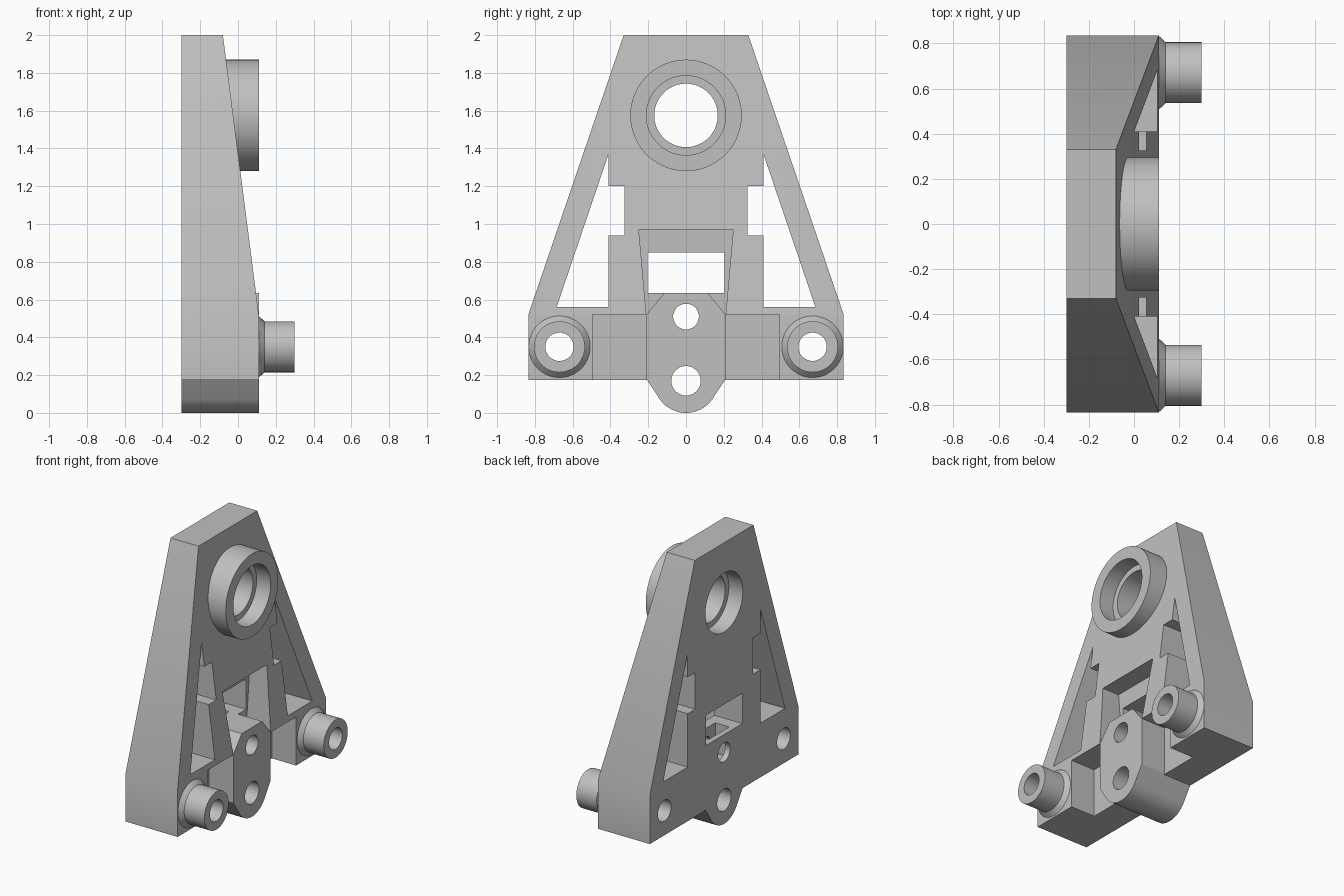
import bpy, bmesh
from math import sin, cos, pi, radians

cube = bpy.data.objects.get("Cube")
if cube:
    bpy.data.objects.remove(cube, do_unlink=True)

BACK, FRONT, FLOOR = -0.30, 0.11, -0.08   # depth planes along x
FAR = 0.5                                 # cutters reach past the part

grey = bpy.data.materials.new("plain_grey")
grey.use_nodes = True
grey.diffuse_color = (0.53, 0.53, 0.53, 1)
grey.node_tree.nodes["Principled BSDF"].inputs["Base Color"].default_value = grey.diffuse_color


def loft(name, sections):
    """Closed solid through matching cross-sections of (x, y, z) points."""
    bm = bmesh.new()
    loops = [[bm.verts.new(p) for p in s] for s in sections]
    n = len(loops[0])
    for a, b in zip(loops, loops[1:]):
        for i in range(n):
            j = (i + 1) % n
            bm.faces.new((a[i], a[j], b[j], b[i]))
    bm.faces.new(loops[0][::-1])
    bm.faces.new(loops[-1])
    bmesh.ops.recalc_face_normals(bm, faces=bm.faces)
    mesh = bpy.data.meshes.new(name)
    bm.to_mesh(mesh)
    bm.free()
    mesh.materials.append(grey)
    obj = bpy.data.objects.new(name, mesh)
    bpy.context.collection.objects.link(obj)
    return obj


def prism(name, outline, x0=-FAR, x1=FAR):
    """Extrude a (y, z) outline along x."""
    return loft(name, [[(x, y, z) for y, z in outline] for x in (x0, x1)])


def lathe(name, y, z, stations, n=64):
    """Turned solid about an x axis from (x, radius) stations."""
    ring = [(cos(2 * pi * i / n), sin(2 * pi * i / n)) for i in range(n)]
    return loft(name, [[(x, y + r * c, z + r * s) for c, s in ring] for x, r in stations])


def mirrored(half):
    """Complete a half outline (y > 0, bottom to top) across the centre line."""
    return half + [(-y, z) for y, z in reversed(half)]


def box_outline(w, z0, z1):
    return mirrored([(w, z0), (w, z1)])


def combine(target, tool, operation):
    mod = target.modifiers.new("combine", 'BOOLEAN')
    mod.operation, mod.solver, mod.object = operation, 'EXACT', tool
    bpy.context.view_layer.objects.active = target
    bpy.ops.object.modifier_apply(modifier=mod.name)
    bpy.data.objects.remove(tool, do_unlink=True)


def cut(tool):
    combine(bracket, tool, 'DIFFERENCE')


def join(tool):
    combine(bracket, tool, 'UNION')


# Tapered plate with a leaning front face
bracket = prism("bracket", mirrored([(0.835, 0.175), (0.835, 0.52), (0.33, 2.0)]), BACK, FRONT)
lean = loft("lean_cutter", [[(FRONT, y, 0.52), (-0.08, y, 2.0), (-0.106, y, 2.2), (FAR, y, 2.2), (FAR, y, 0.52)]
                            for y in (-1, 1)])
cut(lean)

# Front recess: wide lower slot and flared upper pocket
cut(prism("lower_recess", box_outline(0.495, 0.0, 0.52), FLOOR))
cut(prism("upper_recess", mirrored([(0.205, 0.45), (0.21, 0.52), (0.25, 0.97)]), FLOOR))

# Central lug with rounded foot and chamfered top
foot = [(0.17 * cos(radians(a)), 0.17 + 0.17 * sin(radians(a))) for a in range(-145, -34, 5)]
join(prism("lug", foot + [(0.21, 0.18), (0.21, 0.52), (0.115, 0.635),
                          (-0.115, 0.635), (-0.21, 0.52), (-0.21, 0.18)], BACK, FRONT))

# Bearing ring
join(lathe("bearing_ring", 0, 1.575, [(-0.2, 0.295), (FRONT, 0.295)], 96))

# Leg bosses with a tapered collar
for side in (-1, 1):
    join(lathe("leg_boss", side * 0.67, 0.35,
               [(0.05, 0.163), (FRONT, 0.163), (0.14, 0.135), (0.30, 0.135)]))

# Side windows with a square notch
window = [(0.685, 0.56), (0.41, 1.37), (0.41, 1.2), (0.325, 1.2),
          (0.325, 0.94), (0.41, 0.94), (0.41, 0.56)]
for side in (-1, 1):
    cut(prism("side_window", [(side * y, z) for y, z in window]))

# Central window and the nut slot in its sill
cut(prism("central_window", box_outline(0.205, 0.635, 0.85)))
cut(prism("nut_slot", box_outline(0.115, 0.42, 0.7), -0.26, -0.15))

# Stepped bearing bore with an inner lip
cut(lathe("bearing_bore", 0, 1.575, [(-FAR, 0.21), (-0.19, 0.21), (-0.19, 0.168),
                                     (0.0, 0.168), (0.0, 0.21), (FAR, 0.21)], 96))

# Bolt holes
for y, z, r in [(-0.67, 0.35, 0.075), (0.67, 0.35, 0.075), (0, 0.51, 0.068), (0, 0.17, 0.078)]:
    cut(lathe("bolt_hole", y, z, [(-FAR, r), (FAR, r)], 48))

bpy.ops.object.select_all(action='DESELECT')
bracket.select_set(True)
bpy.context.view_layer.objects.active = bracket
bpy.ops.object.shade_smooth_by_angle(angle=radians(25))
